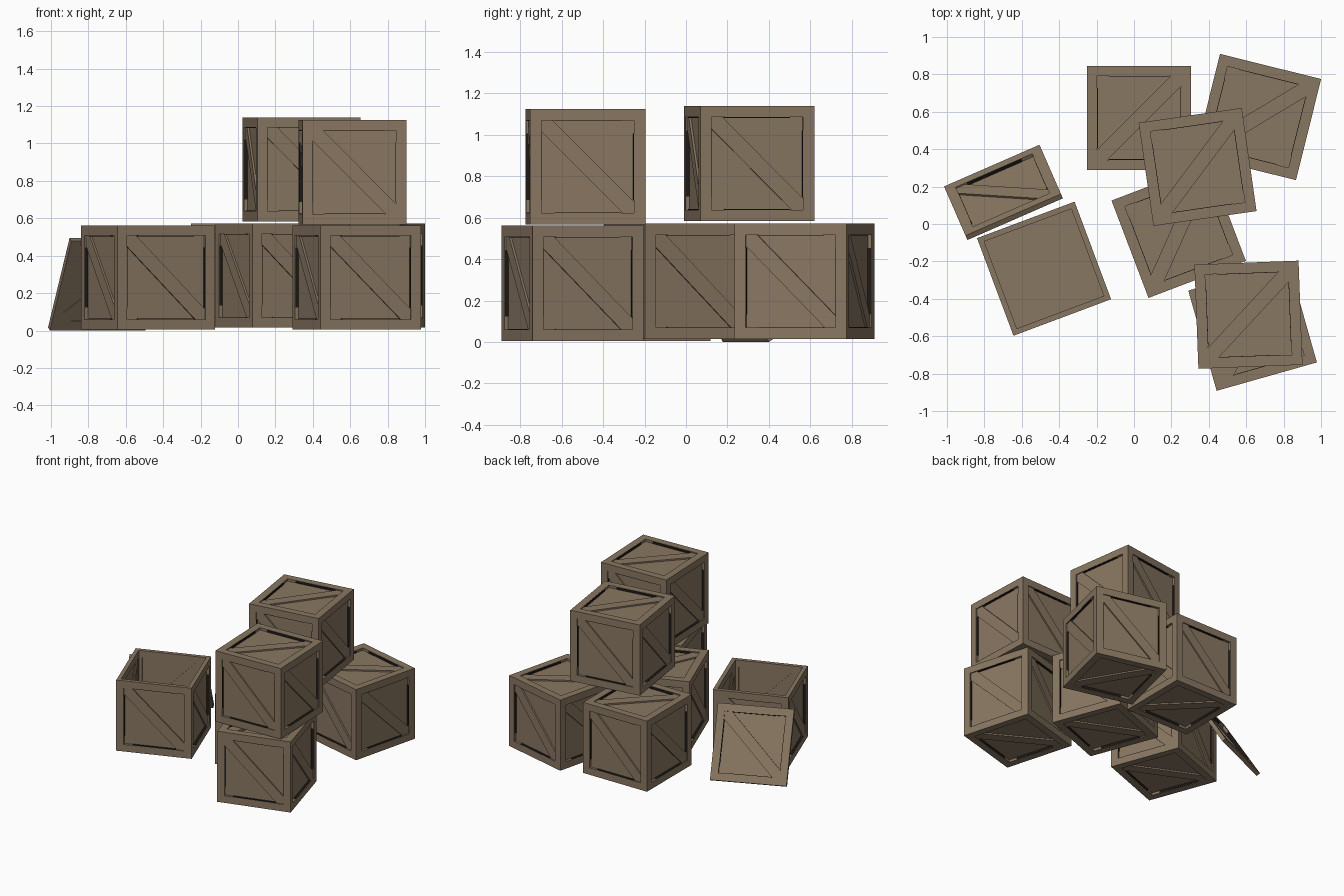
import bpy, bmesh, math
from mathutils import Matrix, Vector

if "Cube" in bpy.data.objects:
    bpy.data.objects.remove(bpy.data.objects["Cube"])

S, T = 0.557, 0.03          # crate side, panel thickness
B = 0.055                   # frame border width
H = S / 2
HOLE = H - B


def material(name, rgb):
    m = bpy.data.materials.new(name)
    m.diffuse_color = (*rgb, 1)
    m.use_nodes = True
    m.node_tree.nodes["Principled BSDF"].inputs["Base Color"].default_value = m.diffuse_color
    return m


WOOD = material("weathered wood", (0.25, 0.185, 0.122))
DARK = material("dark gap", (0.012, 0.01, 0.008))


def prism(bm, pts, z0, z1, M, mat=0):
    """Extrude a counter-clockwise outline from z0 to z1."""
    lo = [bm.verts.new(M @ Vector((x, y, z0))) for x, y in pts]
    hi = [bm.verts.new(M @ Vector((x, y, z1))) for x, y in pts]
    n = len(pts)
    faces = [bm.faces.new(hi), bm.faces.new(lo[::-1])]
    for i in range(n):
        j = (i + 1) % n
        faces.append(bm.faces.new((lo[i], lo[j], hi[j], hi[i])))
    for f in faces:
        f.material_index = mat


def rect(x0, y0, x1, y1):
    return [(x0, y0), (x1, y0), (x1, y1), (x0, y1)]


def panel(bm, M, mitre=T, mitre_top=T):
    """Framed panel facing local +z, with plate and diagonal board."""
    f, b = T / 2, -T / 2
    rings = [
        (rect(-H, -H, H, H), f),
        (rect(-HOLE, -HOLE, HOLE, HOLE), f),
        (rect(-HOLE, -HOLE, HOLE, HOLE), b),
        (rect(-H + mitre, -H + mitre, H - mitre, H - mitre_top), b),
    ]
    loops = [[bm.verts.new(M @ Vector((x, y, z))) for x, y in r] for r, z in rings]
    # frame
    for k in range(4):
        a, c = loops[k], loops[(k + 1) % 4]
        for i in range(4):
            j = (i + 1) % 4
            bm.faces.new((a[i], a[j], c[j], c[i]))
    # recessed plate
    prism(bm, rect(-HOLE, -HOLE, HOLE, HOLE), b + 0.005, b + 0.011, M)
    # diagonal board
    h, w = HOLE, 0.055
    prism(bm, [(-h, h), (-h, h - w), (h - w, -h), (h, -h), (h, -h + w), (-h + w, h)],
          b + 0.001, f - 0.008, M)
    # dark gaps along the inner edge of the frame
    for k in range(4):
        R = Matrix.Rotation(k * math.pi / 2, 4, 'Z')
        prism(bm, rect(-0.16, -h, 0.16, -h + 0.003), b + 0.011, f - 0.002, M @ R, 1)


def finish(name, bm, M):
    bmesh.ops.recalc_face_normals(bm, faces=bm.faces)
    me = bpy.data.meshes.new(name)
    bm.to_mesh(me)
    bm.free()
    me.materials.append(WOOD)
    me.materials.append(DARK)
    ob = bpy.data.objects.new(name, me)
    ob.matrix_world = M
    bpy.context.collection.objects.link(ob)


def crate(name, x, y, z, angle, is_open=False):
    bm = bmesh.new()
    out = Matrix.Translation((0, 0, H - T / 2))
    quarter = Matrix.Rotation(math.pi / 2, 4, 'Z')
    # four sides
    for k in range(4):
        R = Matrix.Rotation(k * math.pi / 2, 4, 'Z') @ Matrix.Rotation(math.pi / 2, 4, 'X')
        panel(bm, R @ out, T, 0 if is_open else T)
    # floor and lid
    panel(bm, quarter @ Matrix.Rotation(math.pi, 4, 'X') @ out)
    if not is_open:
        panel(bm, quarter @ out)
    finish(name, bm, Matrix.Translation((x, y, z + H)) @
           Matrix.Rotation(math.radians(angle), 4, 'Z'))


# closed crates, ground level then stacked
crate("back_crate", 0.027, 0.567, 0.015, 0)
crate("back_right_crate", 0.663, 0.572, 0.015, -14)
crate("middle_crate", 0.239, -0.036, 0.015, 20.8)
crate("front_crate", 0.634, -0.548, 0.005, 15.8)
crate("upper_back_crate", 0.340, 0.305, 0.583, 8.2)
crate("upper_front_crate", 0.612, -0.485, 0.568, 2.2)

# open crate
crate("open_crate", -0.481, -0.239, 0.005, 20.5, True)

# loose lid leaning on the open crate, facing away from it
bm = bmesh.new()
panel(bm, Matrix.Identity(4), 0, 0)
finish("leaning_lid", bm, Matrix.Translation((-0.698, 0.169, 0.247)) @
       Matrix.Rotation(math.radians(23.6 + 180), 4, 'Z') @
       Matrix.Rotation(math.radians(59), 4, 'X'))
